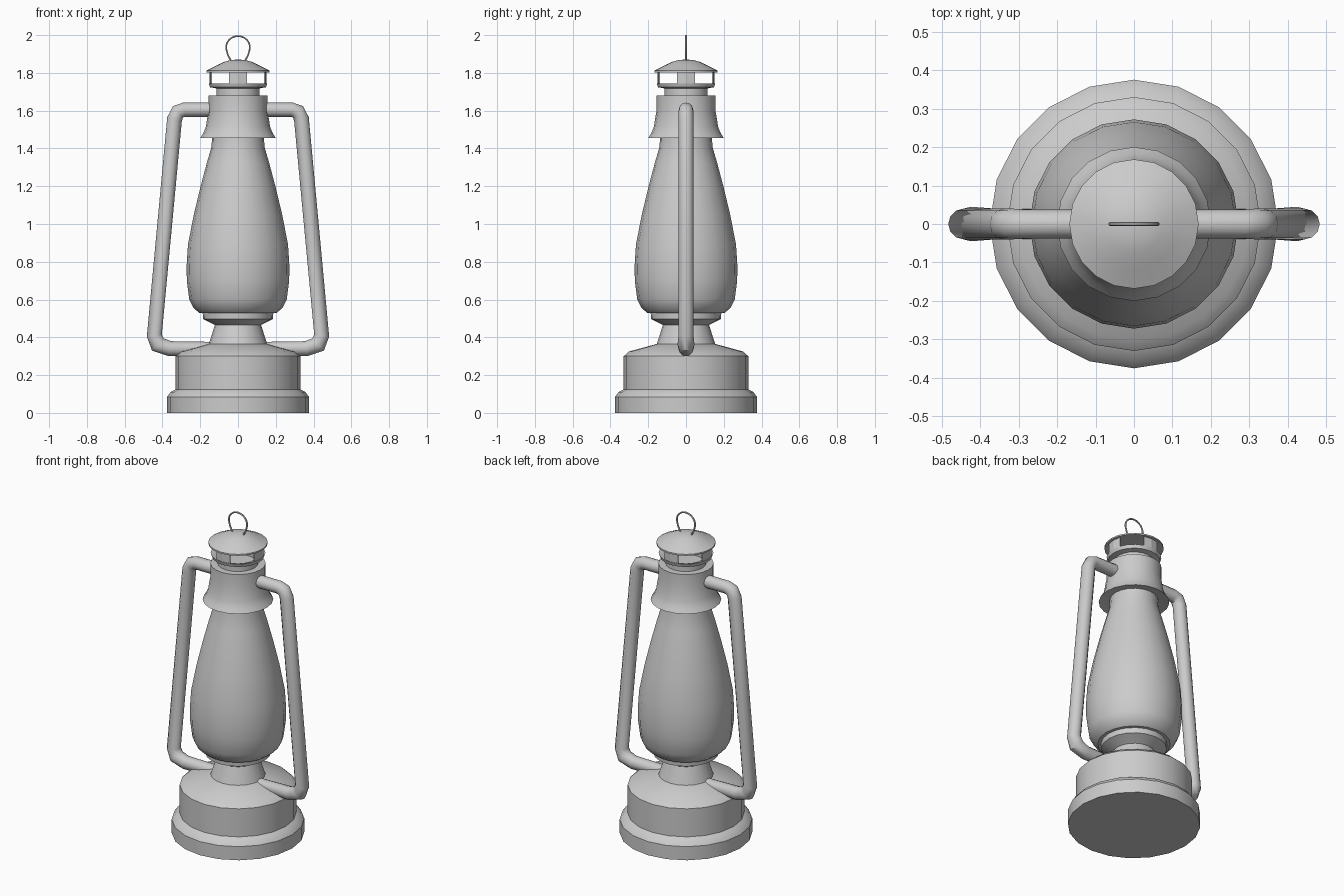
import bpy, bmesh
from math import sin, cos, pi, radians

if "Cube" in bpy.data.objects:
    bpy.data.objects.remove(bpy.data.objects["Cube"])

SIDES = 20


def finish(ob, angle=32):
    bpy.ops.object.select_all(action='DESELECT')
    ob.select_set(True)
    bpy.context.view_layer.objects.active = ob
    if ob.type == 'CURVE':
        bpy.ops.object.convert(target='MESH')
    bpy.ops.object.shade_smooth_by_angle(angle=radians(angle))


def add_mesh(name, bm):
    me = bpy.data.meshes.new(name)
    bm.to_mesh(me)
    bm.free()
    ob = bpy.data.objects.new(name, me)
    bpy.context.collection.objects.link(ob)
    return ob


def lathe(name, profile):
    """Revolve (radius, z) points around the z axis."""
    bm = bmesh.new()
    vs = [bm.verts.new((r, 0, z)) for r, z in profile]
    es = [bm.edges.new(p) for p in zip(vs, vs[1:])]
    bmesh.ops.spin(bm, geom=vs + es, cent=(0, 0, 0), axis=(0, 0, 1),
                   angle=2 * pi, steps=SIDES, use_duplicate=False)
    bmesh.ops.remove_doubles(bm, verts=bm.verts, dist=1e-4)
    bmesh.ops.recalc_face_normals(bm, faces=bm.faces)
    finish(add_mesh(name, bm))


def tube(name, path, radius, res, cyclic=False):
    """Sweep a round tube along (x, z, radius factor) points."""
    cu = bpy.data.curves.new(name, 'CURVE')
    cu.dimensions = '3D'
    cu.bevel_depth = radius
    cu.bevel_resolution = res
    cu.use_fill_caps = not cyclic
    sp = cu.splines.new('POLY')
    sp.points.add(len(path) - 1)
    for p, (x, z, f) in zip(sp.points, path):
        p.co = (x, 0, z, 1)
        p.radius = f
    sp.use_cyclic_u = cyclic
    ob = bpy.data.objects.new(name, cu)
    bpy.context.collection.objects.link(ob)
    finish(ob, 50)


# Fuel tank with stepped foot, sloped shoulder and burner cup
lathe("fuel_tank", [(0, 0), (0.375, 0), (0.375, 0.085), (0.357, 0.11),
                    (0.33, 0.125), (0.33, 0.30), (0.302, 0.325),
                    (0.155, 0.365), (0.122, 0.465), (0.14, 0.475),
                    (0.185, 0.497), (0.187, 0.53), (0, 0.53)])

# Glass globe
lathe("glass_globe", [(0, 0.525), (0.205, 0.53), (0.235, 0.555), (0.258, 0.60),
                      (0.271, 0.70), (0.272, 0.78), (0.265, 0.89),
                      (0.234, 1.05), (0.198, 1.20), (0.166, 1.32),
                      (0.14, 1.41), (0.137, 1.47), (0, 1.47)])

# Flared hood above the globe
lathe("hood", [(0, 1.468), (0.137, 1.468), (0.2, 1.455), (0.183, 1.482),
               (0.17, 1.515), (0.163, 1.56), (0.156, 1.60),
               (0.156, 1.68), (0, 1.68)])

# Chimney neck with a dished rim
lathe("chimney_neck", [(0.115, 1.67), (0.115, 1.718), (0.148, 1.724),
                       (0.155, 1.745), (0.147, 1.745), (0.108, 1.728),
                       (0.108, 1.683), (0, 1.683)])

# Four vent posts between the neck and the roof
bm = bmesh.new()
for k in range(4):
    cols = []
    for d in (-18, 0, 18):
        a = k * pi / 2 + radians(d)
        cols.append([bm.verts.new((0.152 * cos(a), 0.152 * sin(a), z))
                     for z in (1.74, 1.812)])
    for p, q in zip(cols, cols[1:]):
        bm.faces.new((p[0], q[0], q[1], p[1]))
posts = add_mesh("vent_posts", bm)
posts.modifiers.new("Thickness", 'SOLIDIFY').thickness = 0.006

# Roof cap
lathe("roof_cap", [(0, 1.81), (0.168, 1.803), (0.168, 1.812), (0.115, 1.838),
                   (0.075, 1.858), (0.038, 1.868), (0, 1.871)])

# Side frame tubes, left and right
frame = [(0.12, 1.605, 0.95), (0.285, 1.605, 0.95), (0.318, 1.594, 1),
         (0.336, 1.555, 1), (0.443, 0.41, 1), (0.424, 0.362, 1.12),
         (0.36, 0.34, 1.0), (0.14, 0.34, 0.9)]
for side, s in (("left", -1), ("right", 1)):
    tube(side + "_frame_tube", [(s * x, z, f) for x, z, f in frame], 0.04, 4)

# Wire hanging loop
loop = [(-0.035, 1.86, 1), (-0.054, 1.895, 1)]
for i in range(13):
    a = radians(190 - i * 200 / 12)
    loop.append((0.063 * cos(a), 1.936 + 0.059 * sin(a), 1))
loop += [(0.054, 1.895, 1), (0.035, 1.86, 1)]
tube("hanging_loop", loop, 0.005, 1)
